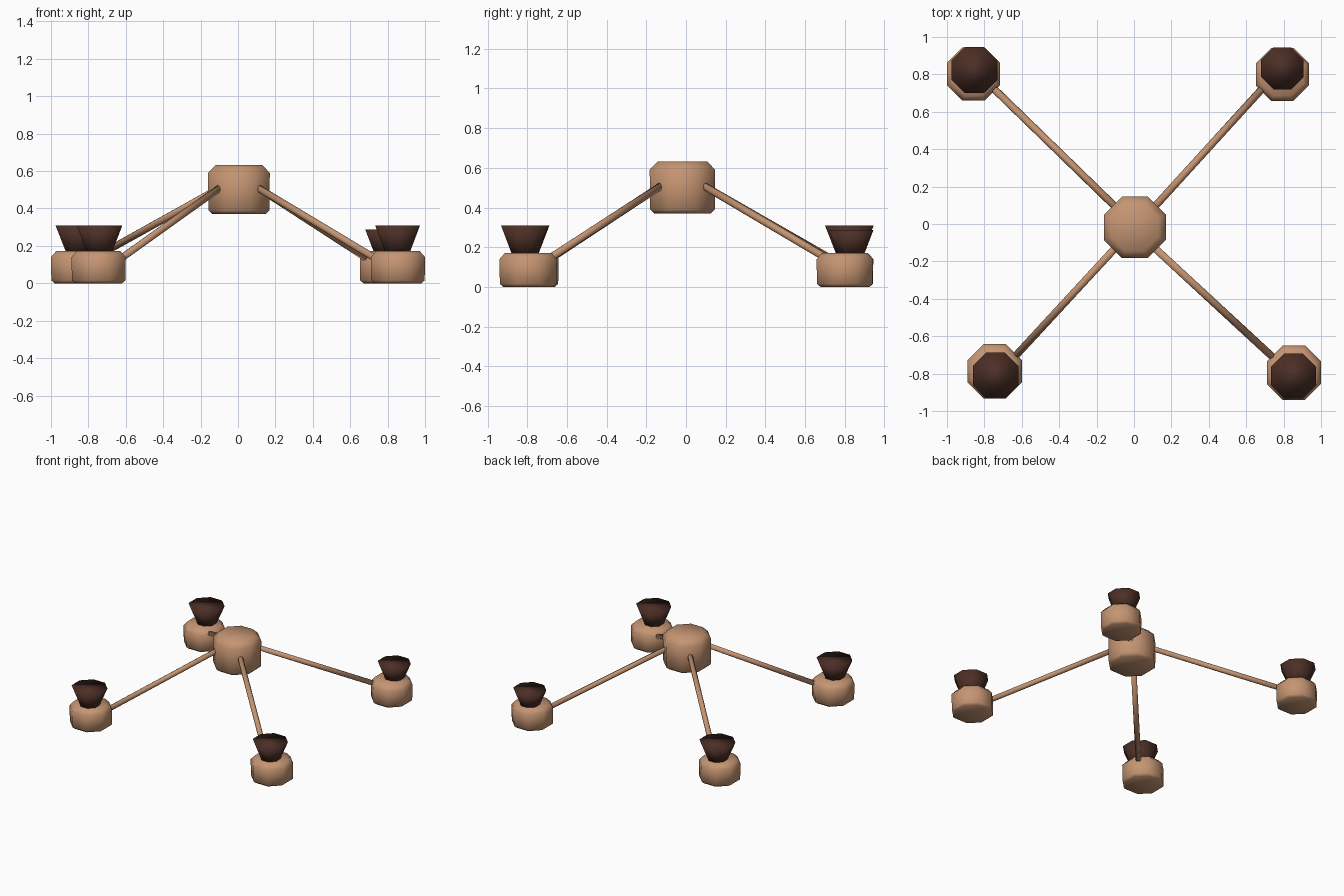
import bpy, bmesh, math
from mathutils import Vector

if "Cube" in bpy.data.objects:
    bpy.data.objects.remove(bpy.data.objects["Cube"])


def material(name, rgb):
    m = bpy.data.materials.new(name)
    m.diffuse_color = (*rgb, 1)
    m.use_nodes = True
    m.node_tree.nodes["Principled BSDF"].inputs["Base Color"].default_value = m.diffuse_color
    return m


TAN = material("tan", (0.56, 0.30, 0.17))
BROWN = material("dark brown", (0.072, 0.028, 0.019))


def finish(bm, name, mat):
    bmesh.ops.recalc_face_normals(bm, faces=bm.faces)
    for f in bm.faces:
        f.smooth = True
    me = bpy.data.meshes.new(name)
    bm.to_mesh(me)
    bm.free()
    me.materials.append(mat)
    ob = bpy.data.objects.new(name, me)
    bpy.context.collection.objects.link(ob)
    return ob


def octagon_lathe(name, cx, cy, profile, mat):
    """Closed eight-sided solid; profile lists (half width, z) from bottom to top."""
    bm = bmesh.new()
    rings = []
    for half, z in profile:
        r = half / math.cos(math.pi / 8)
        rings.append([bm.verts.new((cx + r * math.cos(a), cy + r * math.sin(a), z))
                      for a in (math.pi * (i + 0.5) / 4 for i in range(8))])
    for lo, hi in zip(rings, rings[1:]):
        for i in range(8):
            j = (i + 1) % 8
            bm.faces.new((lo[i], lo[j], hi[j], hi[i]))
    bm.faces.new(rings[0][::-1])
    bm.faces.new(rings[-1])
    return finish(bm, name, mat)


def rod(name, start, end, radius, mat):
    start, end = Vector(start), Vector(end)
    axis = end - start
    bm = bmesh.new()
    bmesh.ops.create_cone(bm, cap_ends=True, segments=8, radius1=radius,
                          radius2=radius, depth=axis.length)
    ob = finish(bm, name, mat)
    ob.rotation_mode = 'QUATERNION'
    ob.rotation_quaternion = axis.to_track_quat('Z', 'Y')
    ob.location = (start + end) / 2


# central hub with chamfered rims
HX, HY = 0.005, -0.018
octagon_lathe("hub", HX, HY, [(0.142, 0.37), (0.163, 0.39), (0.165, 0.59), (0.125, 0.632)], TAN)

# corner: pad centre and half width, cup centre, half width and top, arm outer height
CORNERS = {
    "front_left": ((-0.745, -0.787, 0.145), (-0.74, -0.81, 0.122, 0.31), 0.13),
    "front_right": ((0.855, -0.795, 0.145), (0.853, -0.812, 0.12, 0.31), 0.13),
    "back_left": ((-0.858, 0.802, 0.142), (-0.853, 0.823, 0.123, 0.31), 0.15),
    "back_right": ((0.793, 0.80, 0.142), (0.793, 0.832, 0.113, 0.288), 0.14),
}

for corner, (pad, cup, arm_z) in CORNERS.items():
    px, py, half = pad
    # foot pad
    octagon_lathe(corner + "_pad", px, py,
                  [(half - 0.02, 0.0), (half - 0.002, 0.015), (half, 0.14), (half - 0.028, 0.172)], TAN)
    # flared cup on the pad
    cx, cy, rim, top = cup
    octagon_lathe(corner + "_cup", cx, cy, [(0.064, 0.16), (rim, top)], BROWN)
    # sloping arm from the hub into the pad
    sx, sy = math.copysign(1, px), math.copysign(1, py)
    rod(corner + "_arm", (HX + sx * 0.105, HY + sy * 0.11, 0.508),
        (px - sx * 0.115, py - sy * 0.085, arm_z), 0.02, TAN)
